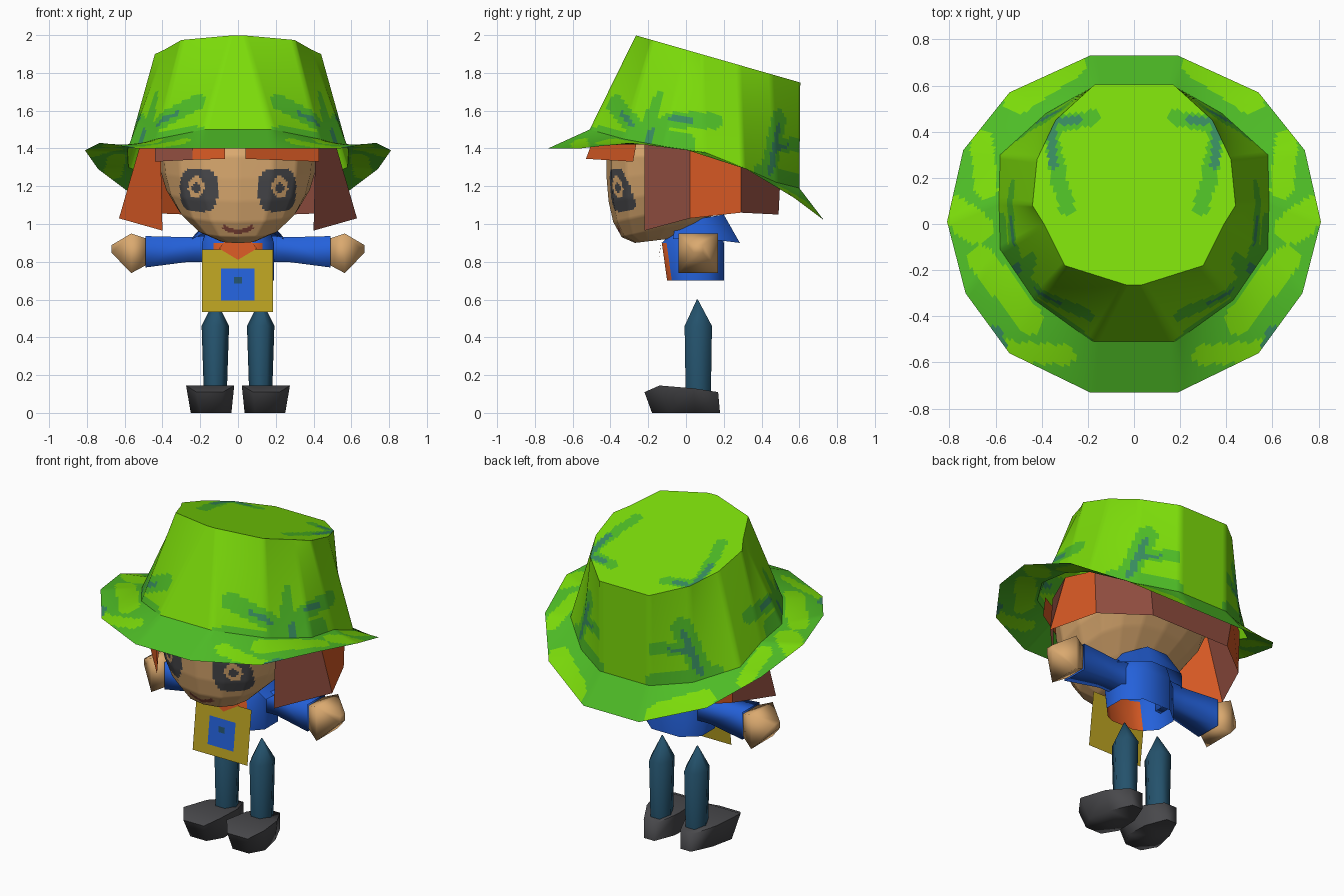
import bpy, bmesh, math
from mathutils import Vector

if "Cube" in bpy.data.objects:
    bpy.data.objects.remove(bpy.data.objects["Cube"])

NAMES = ["lime", "green", "teal", "skin", "charcoal", "orange", "brown", "blue", "mustard", "denim"]
SRGB = [(123, 219, 10), (78, 188, 38), (56, 140, 95), (218, 169, 111), (72, 72, 75),
        (212, 88, 35), (142, 76, 62), (36, 97, 218), (188, 163, 34), (36, 82, 108)]
LIME, GREEN, TEAL, SKIN, DARK, ORANGE, BROWN, BLUE, MUSTARD, DENIM = range(10)
MATS = []
for n, c in zip(NAMES, SRGB):
    m = bpy.data.materials.new(n)
    m.diffuse_color = tuple(((v / 255 + 0.055) / 1.055) ** 2.4 for v in c) + (1,)
    m.use_nodes = True
    m.node_tree.nodes["Principled BSDF"].inputs["Base Color"].default_value = m.diffuse_color
    MATS.append(m)


def finish(name, bm, paint, angle=40):
    """Turn a bmesh into an object; paint is a material number or a rule on face centres."""
    bmesh.ops.remove_doubles(bm, verts=bm.verts, dist=1e-4)
    bmesh.ops.recalc_face_normals(bm, faces=bm.faces)
    for f in bm.faces:
        f.material_index = paint(f.calc_center_median()) if callable(paint) else paint
    me = bpy.data.meshes.new(name)
    bm.to_mesh(me)
    bm.free()
    for m in MATS:
        me.materials.append(m)
    ob = bpy.data.objects.new(name, me)
    bpy.context.collection.objects.link(ob)
    bpy.ops.object.select_all(action='DESELECT')
    bpy.context.view_layer.objects.active = ob
    ob.select_set(True)
    bpy.ops.object.shade_smooth_by_angle(angle=math.radians(angle))
    return ob


def loft(name, rings, paint, su=1, sv=1, caps=True, closed=True, angle=60):
    """Skin a list of equal rings, each side cut su times around and sv times along."""
    def cut(ring):
        ring = [Vector(p) for p in ring]
        n = len(ring)
        out = [ring[i].lerp(ring[(i + 1) % n], k / su)
               for i in range(n if closed else n - 1) for k in range(su)]
        return out if closed else out + [ring[-1]]
    rings = [cut(r) for r in rings]
    rows = []
    for a, b in zip(rings, rings[1:]):
        rows += [[p.lerp(q, k / sv) for p, q in zip(a, b)] for k in range(sv)]
    rows.append(rings[-1])
    bm = bmesh.new()
    vs = [[bm.verts.new(p) for p in r] for r in rows]
    n = len(rows[0])
    for a, b in zip(vs, vs[1:]):
        for i in range(n if closed else n - 1):
            j = (i + 1) % n
            bm.faces.new((a[i], a[j], b[j], b[i]))
    if caps and closed:
        bm.faces.new(vs[0])
        bm.faces.new(vs[-1])
    return finish(name, bm, paint, angle)


def sheet(name, pts, mat):
    bm = bmesh.new()
    bm.faces.new([bm.verts.new(p) for p in pts])
    return finish(name, bm, mat)


def mirror_ring(half):
    return half + [(-x, y, z) for x, y, z in reversed(half)]


def near(p, strokes):
    """True when a point, folded to +x, lies within a painted stroke (start, end, radius)."""
    p = Vector((abs(p.x), p.y, p.z))
    for a, b, r in strokes:
        a, b = Vector(a), Vector(b)
        t = max(0, min(1, (p - a).dot(b - a) / (b - a).length_squared))
        if (p - a.lerp(b, t)).length < r:
            return True
    return False


# Hat: tilted cap, crown and brim, painted with leaf-like patches
cap_z = lambda y: 2.0 - 0.287 * (y + 0.27)
top = mirror_ring([(x, y, cap_z(y)) for x, y in
                   [(.03, -.265), (.30, -.18), (.39, .0), (.44, .08), (.42, .28), (.34, .45), (.17, .605)]])
band = mirror_ring([(.18, -.51, 1.5), (.43, -.33, 1.45), (.58, -.11, 1.41), (.585, .10, 1.38),
                    (.58, .30, 1.30), (.38, .48, 1.22), (.17, .60, 1.19)])
brim = mirror_ring([(.19, -.73, 1.40), (.54, -.56, 1.40), (.73, -.30, 1.43), (.81, .01, 1.39),
                    (.74, .32, 1.29), (.54, .57, 1.14), (.19, .73, 1.02)])
CROWN_GREEN = [((.46, -.32, 1.44), (.58, -.02, 1.42), .075), ((.50, -.22, 1.5), (.47, -.16, 1.71), .05),
               ((.53, -.15, 1.55), (.54, .15, 1.55), .045), ((.46, -.28, 1.52), (.22, -.39, 1.65), .05),
               ((.46, -.30, 1.44), (.2, -.49, 1.47), .05), ((.48, .40, 1.25), (.2, .58, 1.2), .07),
               ((.42, .44, 1.27), (.32, .50, 1.55), .06), ((.38, .47, 1.42), (.2, .60, 1.42), .04)]
CROWN_TEAL = [((.52, -.2, 1.44), (.47, -.16, 1.72), .02), ((.53, -.18, 1.57), (.54, .02, 1.55), .022),
              ((.41, .45, 1.28), (.33, .50, 1.52), .022), ((.38, .47, 1.40), (.24, .58, 1.42), .02),
              ((.46, -.28, 1.52), (.32, -.36, 1.6), .018)]
CAP_GREEN = [((.38, .42, 1.80), (.18, .46, 1.79), .035), ((.36, .40, 1.80), (.33, .22, 1.86), .035),
             ((.33, .2, 1.86), (.29, .07, 1.90), .035)]
CAP_TEAL = [((.36, .44, 1.80), (.35, .26, 1.85), .02), ((.36, .44, 1.80), (.24, .45, 1.79), .014)]
BRIM_LIME = [((.78, .06, 1.39), (.68, -.02, 1.39), .07), ((.66, -.15, 1.42), (.45, -.42, 1.44), .06),
             ((.28, .68, 1.07), (.5, .54, 1.17), .07), ((.66, .36, 1.27), (.64, .15, 1.35), .05),
             ((.55, -.55, 1.4), (.3, -.57, 1.44), .045)]
BRIM_TEAL = [((.56, -.53, 1.4), (.6, -.45, 1.42), .016)]
hat_paint = lambda green, teal: lambda p: TEAL if near(p, teal) else GREEN if near(p, green) else LIME
loft("hat_crown", [top, band], hat_paint(CROWN_GREEN, CROWN_TEAL), 12, 30, caps=False)
loft("hat_top", [top, [(0, .2, cap_z(.2))] * 14], hat_paint(CAP_GREEN, CAP_TEAL), 10, 26, caps=False)
loft("hat_brim", [band, brim],
     lambda p: TEAL if near(p, BRIM_TEAL) else LIME if near(p, BRIM_LIME) else GREEN, 14, 14, caps=False)


# Head: rounded rings, lifted towards the nape, with painted eyes and mouth
def face_paint(p):
    if p.y < -0.05:
        x = abs(p.x)
        eye = (abs(x - .207) / .10) ** 3 + (abs(p.z - 1.18) / .115) ** 3
        glint = ((x - .222) / .042) ** 2 + ((p.z - 1.195) / .058) ** 2
        pupil = ((x - .222) / .02) ** 2 + ((p.z - 1.19) / .03) ** 2
        if eye < 1 and (glint > 1 or pupil < 1):
            return DARK
        if x < .08 and abs(p.z - (.96 + 4 * x * x)) < .012:
            return BROWN
    return SKIN


def oval(z, w, front, back, lift, n=16):
    c, r = (front + back) / 2, (back - front) / 2
    e = lambda v: math.copysign(abs(v) ** 0.85, v)
    ring = []
    for i in range(n):
        t = e(math.sin(2 * math.pi * i / n))
        ring.append((w * e(math.cos(2 * math.pi * i / n)), c + r * t, z + lift * (t + 1) / 2))
    return ring


loft("head", [oval(.90, .10, -.27, -.02, .03), oval(.93, .22, -.34, .12, .10), oval(1.01, .32, -.385, .26, .14),
              oval(1.12, .38, -.41, .35, .12), oval(1.24, .41, -.42, .39, .08), oval(1.36, .42, -.42, .38, 0),
              oval(1.46, .40, -.38, .36, -.1)], face_paint, 10, 10)

# Hair: flared panels from one side lock round the back to the other
hair_top = mirror_ring([(.41, -.22, 1.42), (.52, .02, 1.41), (.53, .29, 1.33), (.30, .50, 1.25)])
hair_low = mirror_ring([(.40, -.22, .965), (.63, .02, 1.03), (.52, .29, 1.06), (.27, .49, 1.05)])
for i, col in enumerate([BROWN, ORANGE, BROWN, BROWN, ORANGE, BROWN, ORANGE]):
    sheet(f"hair_panel_{i}", [hair_top[i], hair_top[i + 1], hair_low[i + 1], hair_low[i]], col)
for name, col, a, b in [("right", ORANGE, (.04, -.53, 1.345), (.43, -.28, 1.33)),
                        ("left_inner", ORANGE, (-.07, -.53, 1.345), (-.24, -.42, 1.34)),
                        ("left_outer", BROWN, (-.24, -.42, 1.34), (-.44, -.28, 1.33))]:
    sheet(f"fringe_{name}", [a, b, (b[0], b[1] + .02, 1.44), (a[0], a[1] + .04, 1.45)], col)


# Tunic, open at the hem, with an orange front strip, and a back collar
def body(z, w, f, b):
    return mirror_ring([(.08, f, z), (.13, f + .025, z), (w, f + .09, z), (w, b - .08, z), (w * .5, b, z)])


loft("tunic", [body(.70, .19, -.10, .20), body(.90, .19, -.128, .20), body(.96, .17, -.07, .19),
               body(1.01, .14, -.03, .17)],
     lambda p: ORANGE if p.z < .9 and p.y < -.085 and abs(p.x) < .12 else BLUE, caps=False)
loft("collar", [mirror_ring([(.13, -.06, .98), (.15, .08, 1.03), (.07, .20, 1.05)]),
                mirror_ring([(.24, -.07, .92), (.25, .12, .92), (.11, .285, .90)])],
     BLUE, caps=False, closed=False)


# Apron leaning out at the bottom, with square pocket, small button and neck scarf
def panel(name, x0, x1, z0, z1, off, mat):
    y = lambda z: -.132 - off - .12 * (.865 - z)
    sheet(name, [(x0, y(z0), z0), (x1, y(z0), z0), (x1, y(z1), z1), (x0, y(z1), z1)], mat)


panel("apron", -.19, .185, .535, .865, 0, MUSTARD)
panel("apron_pocket", -.09, .087, .595, .765, .004, BLUE)
panel("pocket_button", -.022, .02, .685, .72, .008, DENIM)
sheet("neck_scarf", [(-.10, -.137, .87), (0, -.144, .81), (.10, -.137, .87), (.07, -.13, .91), (-.07, -.13, .91)], ORANGE)


# Arms, hands, legs and shoes on both sides
def square(x, y, z, hy, hz):
    return [(x, y - hy, z - hz), (x, y + hy, z - hz), (x, y + hy, z + hz), (x, y - hy, z + hz)]


def hexagon(x, y, z, rx, ry):
    return [(x + rx * math.sin(i * math.pi / 3 + math.pi / 6) * 1.1,
             y + ry * math.cos(i * math.pi / 3 + math.pi / 6) * 1.1, z) for i in range(6)]


for s, side in [(1, "right"), (-1, "left")]:
    loft(f"sleeve_{side}", [square(s * .15, .07, .87, .065, .07), square(s * .26, .07, .865, .065, .065),
                            square(s * .49, .065, .853, .085, .083)], BLUE, angle=91, caps=False)
    loft(f"hand_{side}", [square(s * .485, .065, .853, .07, .07), square(s * .565, .065, .845, .105, .105),
                          square(s * .67, .065, .868, .025, .02)], SKIN, angle=91)
    x = s * .12
    loft(f"leg_{side}", [hexagon(x, .065, .09, .055, .07), hexagon(x, .065, .46, .066, .076),
                         hexagon(x, .06, .60, .003, .003)], DENIM, angle=75)
    shoe = [[(s * a, y0, z0), (s * b, y0, z0), (s * d, y1, z1), (s * c, y1, z1)]
            for a, b, c, d, y0, y1, z0, z1 in [(.09, .20, .08, .22, -.18, -.22, .0, .11),
                                               (.035, .25, .02, .275, -.09, -.14, .0, .145),
                                               (.04, .22, .03, .24, .05, .04, .0, .13),
                                               (.09, .16, .08, .17, .18, .17, .0, .11)]]
    loft(f"shoe_{side}", shoe, DARK, angle=85)
